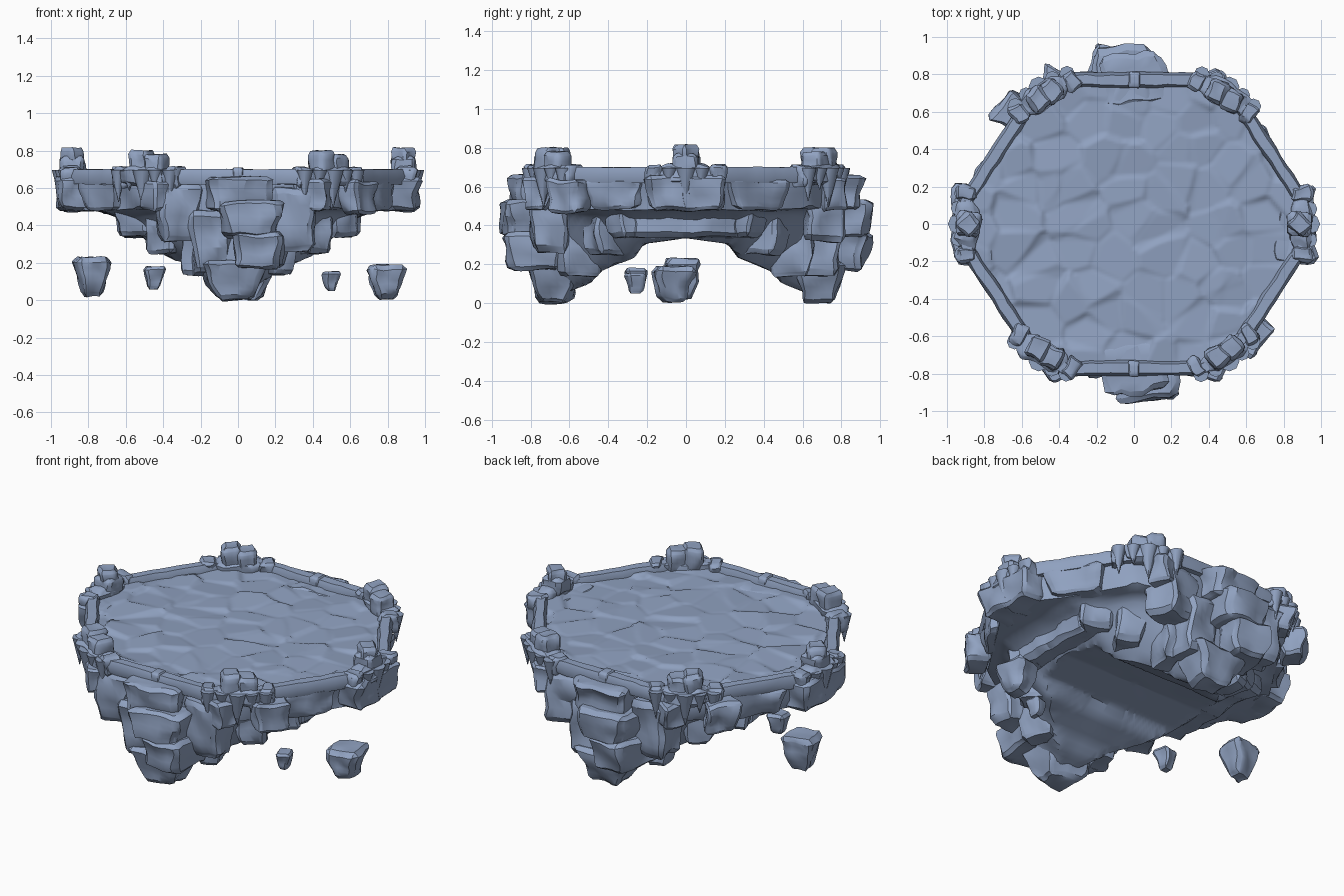
import bpy, bmesh, math, random
from mathutils import Vector, Matrix, noise

if "Cube" in bpy.data.objects:
    bpy.data.objects.remove(bpy.data.objects["Cube"])

random.seed(4)
stone = bpy.data.materials.new("blue_grey_stone")
stone.diffuse_color = (0.28, 0.36, 0.53, 1)
stone.use_nodes = True
stone.node_tree.nodes["Principled BSDF"].inputs["Base Color"].default_value = stone.diffuse_color


def finish(name, bm, angle=30):
    bmesh.ops.recalc_face_normals(bm, faces=bm.faces)
    me = bpy.data.meshes.new(name)
    bm.to_mesh(me)
    bm.free()
    me.materials.append(stone)
    ob = bpy.data.objects.new(name, me)
    bpy.context.collection.objects.link(ob)
    bpy.ops.object.select_all(action='DESELECT')
    ob.select_set(True)
    bpy.context.view_layer.objects.active = ob
    bpy.ops.object.shade_smooth_by_angle(angle=math.radians(angle))
    return ob


def chunk(bm, cx, cy, rot, w, d, z0, z1, taper=0.8, amp=0.02, cuts=4, freq=9, bev=.1):
    """Weathered block: w along local x, d along local y, tapering downwards."""
    t = bmesh.new()
    bmesh.ops.create_cube(t, size=1)
    bmesh.ops.bevel(t, geom=t.edges[:], offset=bev, segments=1, affect='EDGES')
    bmesh.ops.subdivide_edges(t, edges=t.edges[:], cuts=cuts, use_grid_fill=True)
    m = Matrix.Translation((cx, cy, 0)) @ Matrix.Rotation(rot, 4, 'Z')
    for v in t.verts:
        k = taper + (1 - taper) * (v.co.z + 0.5)
        p = m @ Vector((v.co.x * w * k, v.co.y * d * k, z0 + (v.co.z + 0.5) * (z1 - z0)))
        n = noise.noise_vector(p * freq)
        v.co = p + Vector((n.x, n.y, n.z * 0.5)) * amp
    me = bpy.data.meshes.new("temp")
    t.to_mesh(me)
    t.free()
    bm.from_mesh(me)
    bpy.data.meshes.remove(me)


# Chamfered hexagon outline
quarter = [(0.90, 0.12), (0.55, 0.66), (0.37, 0.77)]
outline = (quarter + [(-x, y) for x, y in reversed(quarter)]
           + [(-x, -y) for x, y in quarter] + [(x, -y) for x, y in reversed(quarter)])
outline = [Vector(p) for p in outline]
edges = list(zip(outline, outline[1:] + outline[:1]))


def radius(a):
    u = Vector((math.cos(a), math.sin(a)))
    best = 9
    for p, q in edges:
        n = Vector((q.y - p.y, p.x - q.x)).normalized()
        if n.dot(u) > 1e-4:
            best = min(best, n.dot(p) / n.dot(u))
    return best


def ramp(x, pts):
    for (a, za), (b, zb) in zip(pts, pts[1:]):
        if x <= b:
            return za + (zb - za) * (x - a) / (b - a)
    return pts[-1][1]


# Underside: keel narrowing towards the front and back, arch along y
KEEL = [(0, .03), (.10, .06), (.30, .18), (.48, .31), (.63, .44), (.72, .475), (.97, .49),
        (1.1, .57), (3, .58)]
ARCH = [(0, .335), (.22, .305), (.27, .235), (.44, .165), (.50, .10), (.70, .02), (2, .03)]

bm = bmesh.new()
NA, NR = 168, 26
rings = []
for j in range(NR + 5):
    row = []
    for i in range(NA):
        a = 2 * math.pi * i / NA
        r = radius(a)
        t = min(j, NR) / NR
        x, y = math.cos(a) * r * t * .97, math.sin(a) * r * t * .97
        wob = noise.noise(Vector((x * 5, y * 5, 3))) * 0.03
        xe = abs(x + wob) / (1 - .55 * min(1, max(0, abs(y) - .3) / .4))
        z = max(ramp(xe, KEEL), ramp(abs(y + wob * .5), ARCH))
        if j > NR:                       # outer wall rising to the rim
            f = (j - NR) / 4
            z += (0.645 - z) * f
            s = 1 + .03 * f + (0.03 * noise.noise(Vector((x * 6, y * 6, z * 3))) if f < 1 else 0)
            x, y = x * s, y * s
        row.append(bm.verts.new((x, y, z)))
        if j == 0:
            break
    rings.append(row)
for i in range(NA):
    k = (i + 1) % NA
    bm.faces.new((rings[0][0], rings[1][i], rings[1][k]))
    for p, q in zip(rings[1:], rings[2:]):
        bm.faces.new((p[i], q[i], q[k], p[k]))
bm.faces.new(rings[-1])
finish("rock_body", bm, 28)

# Crags on the front wall; the back repeats them turned half way round
CRAGS = [  # x, y, turn, width, depth, bottom, top
    (0.00, -.77, .12, .36, .28, .48, .66),
    (0.06, -.78, .1, .34, .35, .34, .53),
    (0.12, -.77, -.1, .27, .34, .17, .36),
    (-.02, -.68, 0, .36, .28, .005, .21),
    (-.15, -.68, .1, .22, .24, .14, .48),
    (-.32, -.70, .2, .24, .22, .32, .62),
    (0.30, -.70, -.1, .24, .22, .26, .60),
    (0.64, -.60, .9, .20, .16, .46, .64),
]
bm = bmesh.new()
for x, y, rot, w, d, z0, z1 in CRAGS:
    for s in (-1, 1):
        chunk(bm, x * s, y * s, rot, w, d, z0, z1, .55 if z0 < .1 else .82, 0.035)

# Stepped columns of the hull, mirrored to all four quarters
COLUMNS = [
    (.41, .75, .4, .18, .15, .48, .64),
    (.72, .36, -.98, .34, .10, .48, .64),
    (.86, .08, 0, .23, .27, .48, .66),
    (.50, .12, 0, .28, .38, .34, .60),
    (.53, .28, -.5, .20, .24, .34, .60),
    (.38, .40, -.5, .18, .24, .25, .50),
    (.22, .55, -.3, .14, .24, .14, .40),
]
for x, y, rot, w, d, z0, z1 in COLUMNS:
    for sx in (-1, 1):
        for sy in (-1, 1):
            chunk(bm, x * sx, y * sy, rot * sx * sy, w, d, z0, z1, .82, 0.03)
finish("wall_crags", bm, 28)

# Floor of uneven, slightly tilted paving stones blended at their borders
seeds = []
for i in range(-5, 6):
    for j in range(-5, 6):
        seeds.append((Vector((i * .19 + random.uniform(-.08, .08) + (j % 2) * .09,
                              j * .18 + random.uniform(-.07, .07))),
                      random.uniform(-.006, .006),
                      Vector((random.uniform(-.1, .1), random.uniform(-.1, .1)))))
bm = bmesh.new()
grid = {}
S = 0.0125
for i in range(-76, 77):
    for j in range(-64, 65):
        p = Vector((i * S, j * S))
        if p.length > radius(math.atan2(p.y, p.x)):
            continue
        near = sorted(seeds, key=lambda s: (s[0] - p).length_squared)[:2]
        hs = [h + tilt.dot(p - c) for c, h, tilt in near]
        gap = (near[1][0] - p).length - (near[0][0] - p).length
        f = .5 * max(0, 1 - gap / .03)
        z = 0.664 + hs[0] * (1 - f) + hs[1] * f - 0.006 * f
        grid[i, j] = bm.verts.new((p.x, p.y, z))
for (i, j), v in grid.items():
    q = [grid.get(k) for k in ((i, j), (i + 1, j), (i + 1, j + 1), (i, j + 1))]
    if all(q):
        bm.faces.new(q)
finish("paved_floor", bm, 50)

# Rim rail around the floor
PROFILE = [(-.035, .62), (.03, .62), (.042, .665), (.026, .70), (-.026, .70), (-.04, .665)]
bm = bmesh.new()
loops = []
for p, q in edges:
    for k in range(12):
        c = p.lerp(q, k / 12)
        u = c.normalized()
        ring = []
        for d, z in PROFILE:
            e = c + u * d
            n = noise.noise_vector(Vector((e.x, e.y, z)) * 12) * .008
            ring.append(bm.verts.new((e.x + n.x, e.y + n.y, z + n.z * .6)))
        loops.append(ring)
for a, b in zip(loops, loops[1:] + loops[:1]):
    for k in range(6):
        m = (k + 1) % 6
        bm.faces.new((a[k], b[k], b[m], a[m]))
for s in (-1, 1):                        # clamps at the middle of the long edges
    chunk(bm, 0, s * .77, 0, .06, .085, .62, .708, 1, .006, 2)
finish("rim_rail", bm, 50)

# Corner posts with collars and hanging icicles
posts, ice = bmesh.new(), bmesh.new()
corners = [(.895, 0, 0), (-.895, 0, math.pi)]
for sx in (1, -1):
    for sy in (1, -1):
        corners.append((sx * .485, sy * .695, math.atan2(sy * .85, sx * .53)))
for n, (cx, cy, a) in enumerate(corners):
    u = Vector((math.cos(a), math.sin(a)))
    t = Vector((-u.y, u.x))
    c = Vector((cx, cy))
    side = 1 if n % 2 else -1
    chunk(posts, cx, cy, a, .13, .26, .61, .715, .95, .025, 3, 12, .2)
    b = c - u * .01
    if n < 2:
        chunk(posts, b.x, b.y, a + .785, .11, .11, .66, .815, .9, .014, 3, 14, .15)
        chunk(posts, b.x, b.y, a, .13, .13, .66, .77, 1, .014, 3, 14, .15)
    else:
        for k, top in ((-.04, .80), (.05, .78)):
            e = b + t * k * side
            chunk(posts, e.x, e.y, a + .15, .12, .11, .64, top, .9, .016, 3, 14, .15)
    for k in (-.165, .165):              # clamps beside the post
        e = c + t * k - u * (.0 if n < 2 else .02)
        chunk(posts, e.x, e.y, a, .11, .08, .60, .712, .9, .02, 3, 14, .15)
    for k, ln, r in ((-.165, .17, .042), (-.085, .11, .04), (0, .20, .055),
                     (.08, .12, .04), (.16, .16, .042)):
        e = c + u * (.045 if abs(k) < .1 else .025) + t * k
        bmesh.ops.create_cone(ice, cap_ends=True, segments=8, radius1=.002, radius2=r,
                              depth=ln, matrix=Matrix.Translation((e.x, e.y, .695 - ln / 2)))
finish("corner_posts", posts, 40)
finish("icicles", ice, 50)

# Loose rocks floating below
bm = bmesh.new()
for x, y, w, d, z0, z1 in ((-.78, -.02, .21, .19, .02, .23), (.79, -.07, .21, .22, .005, .19),
                           (-.45, -.26, .12, .12, .06, .18), (.5, -.26, .09, .11, .05, .155)):
    chunk(bm, x, y, .2, w, d, z0, z1, .5, .022 if w > .15 else .014, 4, 13, .14)
finish("floating_rocks", bm, 32)
